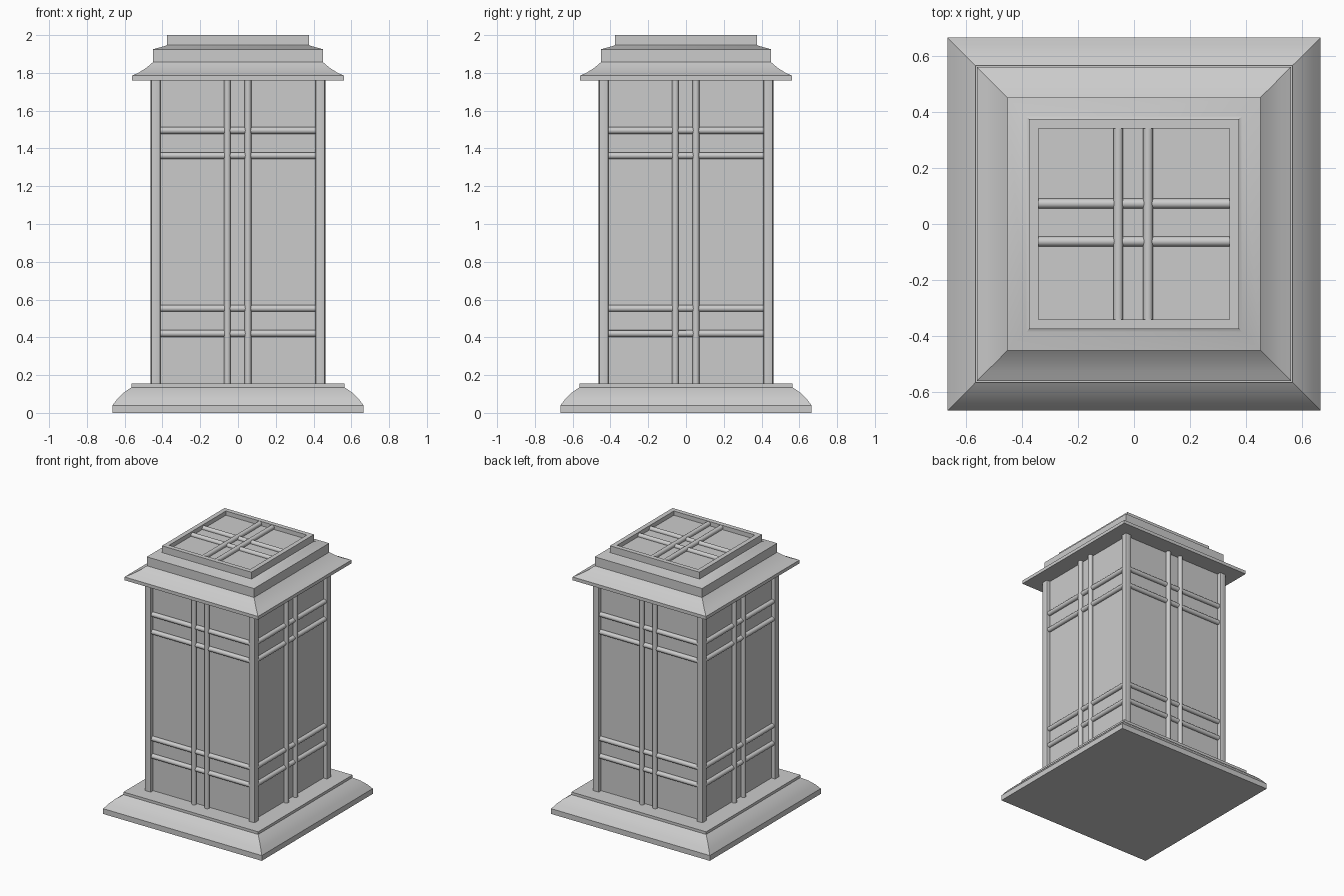
import bpy, bmesh, math
from mathutils import Matrix, Vector

if "Cube" in bpy.data.objects:
    bpy.data.objects.remove(bpy.data.objects["Cube"])


def finish(bm, name, angle=30):
    bmesh.ops.recalc_face_normals(bm, faces=bm.faces)
    mesh = bpy.data.meshes.new(name)
    bm.to_mesh(mesh)
    bm.free()
    ob = bpy.data.objects.new(name, mesh)
    bpy.context.collection.objects.link(ob)
    bpy.ops.object.select_all(action='DESELECT')
    ob.select_set(True)
    bpy.context.view_layer.objects.active = ob
    bpy.ops.object.shade_smooth_by_angle(angle=math.radians(angle))
    return ob


def square_loft(name, profile):
    """Square rings from (half width, z) pairs, capped at both ends."""
    bm = bmesh.new()
    rings = [[bm.verts.new((sx * h, sy * h, z)) for sx, sy in
              ((-1, -1), (1, -1), (1, 1), (-1, 1))] for h, z in profile]
    for a, b in zip(rings, rings[1:]):
        for i in range(4):
            j = (i + 1) % 4
            bm.faces.new((a[i], a[j], b[j], b[i]))
    bm.faces.new(rings[0])
    bm.faces.new(rings[-1])
    return finish(bm, name)


def rod(bm, start, end, r=0.0175):
    a, b = Vector(start), Vector(end)
    d = b - a
    mat = Matrix.Translation((a + b) / 2) @ d.to_track_quat('Z', 'Y').to_matrix().to_4x4()
    bmesh.ops.create_cone(bm, cap_ends=True, segments=16, radius1=r, radius2=r,
                          depth=d.length, matrix=mat)


# Plinth with a rounded slope and small step
square_loft("base", [(0.665, 0), (0.665, 0.04), (0.638, 0.075), (0.605, 0.107),
                     (0.565, 0.135), (0.565, 0.155), (0.40, 0.155)])

# Glass body
square_loft("glass_panels", [(0.43, 0.15), (0.43, 1.77)])

# Stepped cap with flared eave and recessed top
square_loft("cap", [(0.40, 1.76), (0.56, 1.76), (0.56, 1.785), (0.523, 1.803),
                    (0.485, 1.827), (0.45, 1.857), (0.45, 1.925), (0.385, 1.943),
                    (0.375, 1.948), (0.375, 2.0), (0.34, 2.0), (0.34, 1.968)])

# Corner posts
for i, (sx, sy) in enumerate(((-1, -1), (1, -1), (1, 1), (-1, 1))):
    bm = bmesh.new()
    bmesh.ops.create_cube(bm, size=1, matrix=Matrix.Translation((sx * 0.435, sy * 0.435, 0.96))
                          @ Matrix.Diagonal((0.05, 0.05, 1.62, 1)))
    long_edges = [e for e in bm.edges if abs(e.verts[0].co.z - e.verts[1].co.z) > 1]
    bmesh.ops.bevel(bm, geom=long_edges, offset=0.006, segments=2, affect='EDGES', profile=0.5)
    finish(bm, f"corner_post_{i + 1}")

# Lattice rods on each side
for k, side in enumerate(("front", "right", "back", "left")):
    bm = bmesh.new()
    for x in (-0.056, 0.053):
        rod(bm, (x, -0.445, 0.15), (x, -0.445, 1.77))
    for z in (0.42, 0.553, 1.362, 1.495):
        rod(bm, (-0.415, -0.437, z), (0.415, -0.437, z))
    bmesh.ops.rotate(bm, verts=bm.verts, matrix=Matrix.Rotation(k * math.pi / 2, 3, 'Z'))
    finish(bm, f"{side}_lattice", 40)

# Lattice rods in the top recess
bm = bmesh.new()
for x in (-0.056, 0.05):
    rod(bm, (x, -0.345, 1.981), (x, 0.345, 1.981))
for y in (-0.062, 0.073):
    rod(bm, (-0.345, y, 1.973), (0.345, y, 1.973))
finish(bm, "top_lattice", 40)
